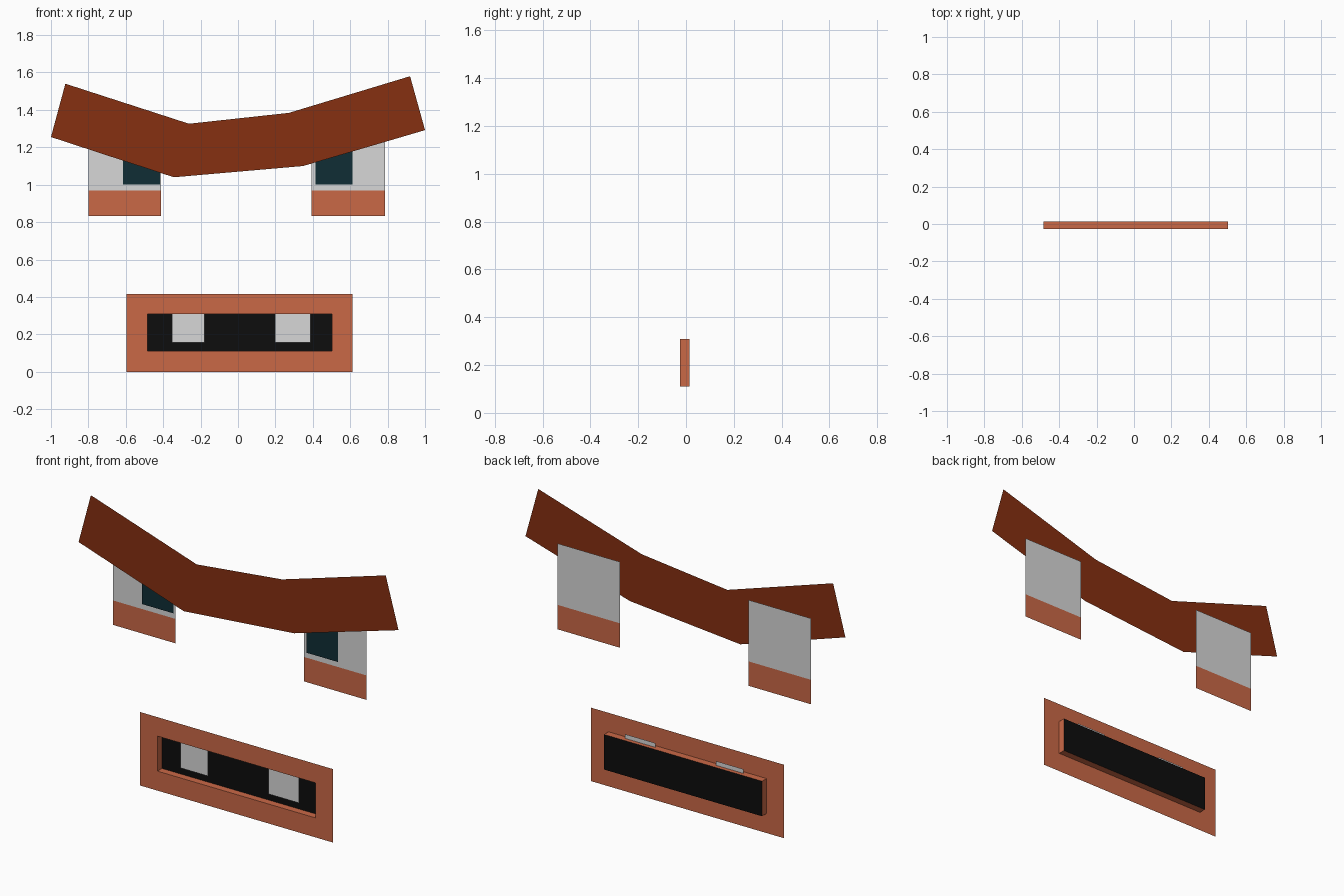
import bpy

if "Cube" in bpy.data.objects:
    bpy.data.objects.remove(bpy.data.objects["Cube"])

# Depth layers, front to back
Y_FRAME, Y_TOOTH, Y_BROW, Y_MOUTH, Y_PUPIL, Y_EYE = -0.026, -0.009, 0.005, 0.014, 0.020, 0.027


def material(name, rgb):
    m = bpy.data.materials.new(name)
    m.diffuse_color = (*rgb, 1)
    m.use_nodes = True
    m.node_tree.nodes["Principled BSDF"].inputs["Base Color"].default_value = m.diffuse_color
    return m


ORANGE = material("orange", (0.59, 0.14, 0.062))
BROWN = material("red_brown", (0.24, 0.029, 0.0055))
WHITE = material("white", (0.68, 0.68, 0.68))
TEAL = material("dark_teal", (0.005, 0.026, 0.036))
BLACK = material("black", (0.004, 0.004, 0.004))


def build(name, verts, faces, mats, indices=None):
    me = bpy.data.meshes.new(name)
    me.from_pydata(verts, [], faces)
    for m in mats:
        me.materials.append(m)
    if indices:
        for p, i in zip(me.polygons, indices):
            p.material_index = i
    ob = bpy.data.objects.new(name, me)
    bpy.context.collection.objects.link(ob)
    return ob


def rect(x0, x1, z0, z1, y):
    """Corner ring, counter-clockwise seen from the front."""
    return [(x0, y, z0), (x1, y, z0), (x1, y, z1), (x0, y, z1)]


def plate(name, x0, x1, z0, z1, y, mat):
    return build(name, rect(x0, x1, z0, z1, y), [(0, 1, 2, 3)], [mat])


# Mouth: flat lip frame, recessed walls, black back
rings = (rect(-0.595, 0.611, 0, 0.415, Y_FRAME)
         + rect(-0.485, 0.503, 0.11, 0.308, Y_FRAME)
         + rect(-0.485, 0.503, 0.11, 0.308, Y_MOUTH))
faces = []
for r in (0, 4):
    for i in range(4):
        j = (i + 1) % 4
        faces.append((r + i, r + j, r + 4 + j, r + 4 + i))
faces.append((8, 9, 10, 11))
build("mouth", rings, faces, [ORANGE, BLACK], [0] * 8 + [1])

# Teeth poke through the mouth roof
plate("tooth_left", -0.353, -0.18, 0.157, 0.332, Y_TOOTH, WHITE)
plate("tooth_right", 0.198, 0.387, 0.157, 0.332, Y_TOOTH, WHITE)

# Eyes: white plate, orange lower lid, dark pupil in front
for side, x0, x1, p0, p1 in (("left", -0.80, -0.411, -0.615, -0.418),
                             ("right", 0.393, 0.785, 0.415, 0.612)):
    plate("eye_white_" + side, x0, x1, 0.97, 1.317, Y_EYE, WHITE)
    plate("lower_lid_" + side, x0, x1, 0.832, 0.97, Y_EYE, ORANGE)
    plate("pupil_" + side, p0, p1, 1.002, 1.25, Y_PUPIL, TEAL)

# Brow: bent strip of three quads
lower = [(-1.0, 1.255), (-0.343, 1.04), (0.348, 1.10), (1.0, 1.292)]
upper = [(-0.923, 1.54), (-0.262, 1.326), (0.272, 1.384), (0.92, 1.58)]
build("brow", [(x, Y_BROW, z) for x, z in lower + upper],
      [(i, i + 1, i + 5, i + 4) for i in range(3)], [BROWN])
